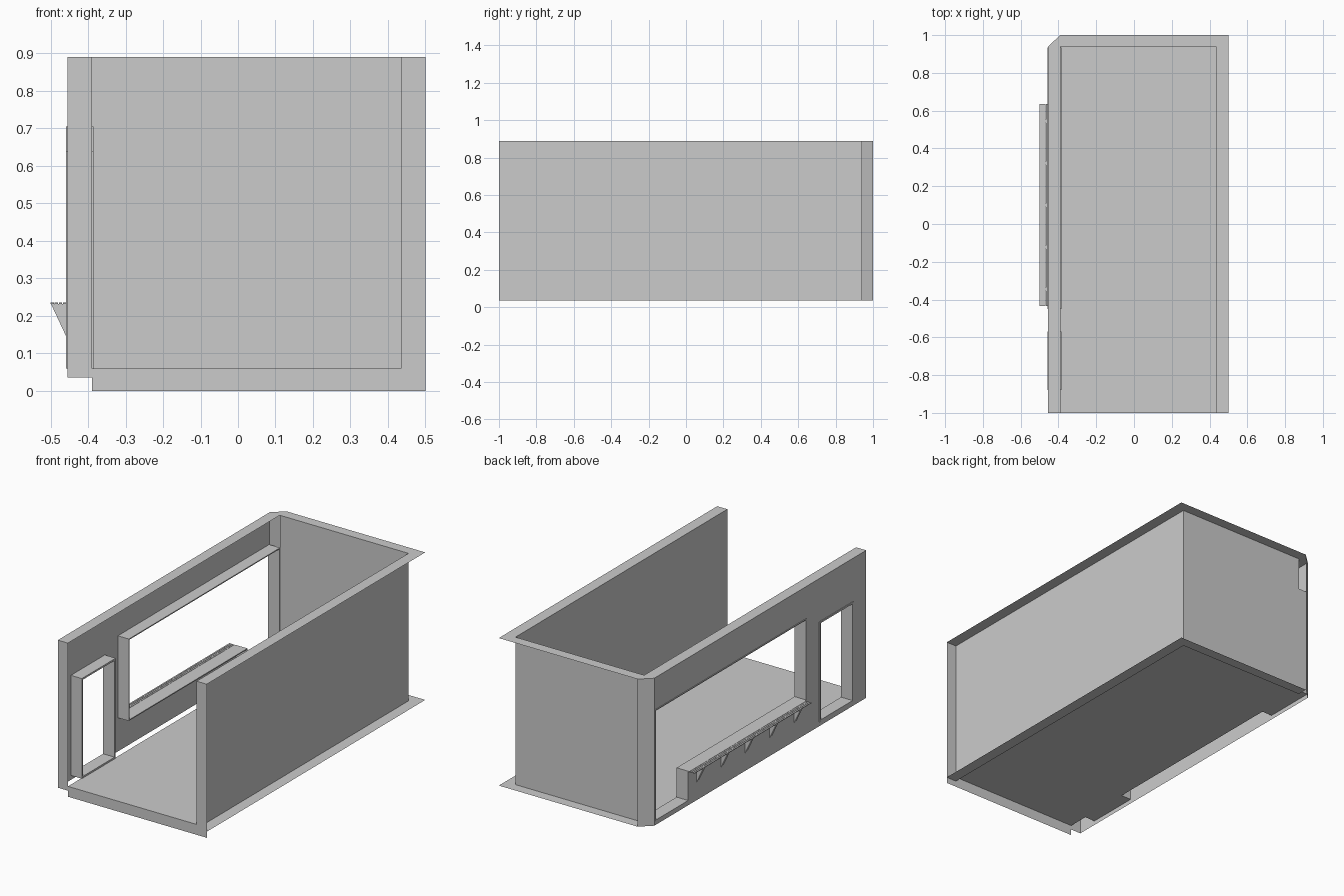
import bpy

if "Cube" in bpy.data.objects:
    bpy.data.objects.remove(bpy.data.objects["Cube"])

# Key planes
XO, XI = -0.455, -0.39      # left wall outer / inner
RI, RO = 0.435, 0.5         # right wall inner / outer
F, BI, BO = -1.0, 0.94, 1.0  # front, back inner, back outer
ZB, ZF, ZT = 0.035, 0.06, 0.89


def mesh(name, verts, faces):
    me = bpy.data.meshes.new(name)
    me.from_pydata(verts, [], faces)
    me.update()
    ob = bpy.data.objects.new(name, me)
    bpy.context.collection.objects.link(ob)
    return ob


def sheet(name, *pts):
    return mesh(name, pts, [tuple(range(len(pts)))])


def wall(name, a, b, z0=ZB, z1=ZT):
    return sheet(name, (*a, z0), (*b, z0), (*b, z1), (*a, z1))


def box(name, x0, x1, y0, y1, z0, z1):
    v = [(x, y, z) for x in (x0, x1) for y in (y0, y1) for z in (z0, z1)]
    return mesh(name, v, [(0, 1, 3, 2), (4, 6, 7, 5), (0, 4, 5, 1),
                          (2, 3, 7, 6), (0, 2, 6, 4), (1, 5, 7, 3)])


def frame(name, outline, t, x0, x1):
    """Ring inside a counter-clockwise right-angled (y, z) outline, extruded in x."""
    n = len(outline)

    def inward(a, b):
        dy, dz = b[0] - a[0], b[1] - a[1]
        length = abs(dy) + abs(dz)
        return -dz / length, dy / length

    inner = []
    for i, p in enumerate(outline):
        n0, n1 = inward(outline[i - 1], p), inward(p, outline[(i + 1) % n])
        inner.append((p[0] + t * (n0[0] + n1[0]), p[1] + t * (n0[1] + n1[1])))
    loops = [(x0, outline), (x1, outline), (x1, inner), (x0, inner)]
    verts = [(x, y, z) for x, lp in loops for y, z in lp]
    faces = []
    for k in range(4):
        for i in range(n):
            j, m = (i + 1) % n, (k + 1) % 4
            faces.append((k * n + i, k * n + j, m * n + j, m * n + i))
    return mesh(name, verts, faces)


# Left wall skin with a door opening and an L-shaped serving opening
ys = [F, -0.88, -0.57, -0.45, 0.63, 0.935, BI]
zs = [ZB, ZF, 0.23, 0.64, 0.705, ZT]
holes = {(1, 1), (1, 2), (3, 2), (3, 3), (4, 1), (4, 2), (4, 3)}
nz = len(zs)
mesh("left_wall", [(XO, y, z) for y in ys for z in zs],
     [(i * nz + k, i * nz + k + 1, (i + 1) * nz + k + 1, (i + 1) * nz + k)
      for i in range(len(ys) - 1) for k in range(nz - 1) if (i, k) not in holes])

# Remaining wall skins and front end strips
wall("corner_panel", (XI, BO), (XO, BI))
wall("back_wall", (RI, BI), (XI, BI))
wall("right_wall", (RI, F), (RI, BI))
wall("left_wall_end", (XO, F), (XI, F))
wall("right_wall_end", (RI, F), (RO, F), 0)
wall("front_apron", (XI, F), (RI, F), 0, ZF)

# Floor, top rim and bottom flange
sheet("floor", (XI, F, ZF), (RI, F, ZF), (RI, BI, ZF), (XI, BI, ZF))
rim = [(XO, F), (XI, F), (XI, BI), (RI, BI), (RI, F), (RO, F), (RO, BO), (XI, BO), (XO, BI)]
mesh("top_rim", [(x, y, ZT) for x, y in rim],
     [(0, 1, 2, 8), (8, 2, 7), (2, 3, 6, 7), (3, 4, 5, 6)])
flange = [(XI, BI), (RI, BI), (RI, F), (RO, F), (RO, BO), (XI, BO)]
mesh("bottom_flange", [(x, y, ZB) for x, y in flange], [(0, 5, 4, 1), (1, 4, 3, 2)])

# Opening frames
frame("door_frame", [(-0.88, ZF), (-0.57, ZF), (-0.57, 0.64), (-0.88, 0.64)],
      0.01, -0.459, -0.385)
frame("serving_frame", [(0.63, ZF), (0.935, ZF), (0.935, 0.705), (-0.45, 0.705),
                        (-0.45, 0.23), (0.63, 0.23)], 0.006, -0.459, -0.385)

# Slatted shelf on triangular brackets
for i in range(4):
    x = -0.5 + i * 0.011
    box("shelf_slat", x, x + 0.009, -0.435, 0.635, 0.232, 0.236)
for i in range(5):
    y = -0.345 + i * 0.2225
    tri = [(-0.456, 0.232), (-0.499, 0.232), (-0.456, 0.14)]
    mesh("shelf_bracket", [(x, y + d, z) for d in (-0.009, 0.009) for x, z in tri],
         [(0, 1, 2), (5, 4, 3), (0, 3, 4, 1), (1, 4, 5, 2), (2, 5, 3, 0)])
